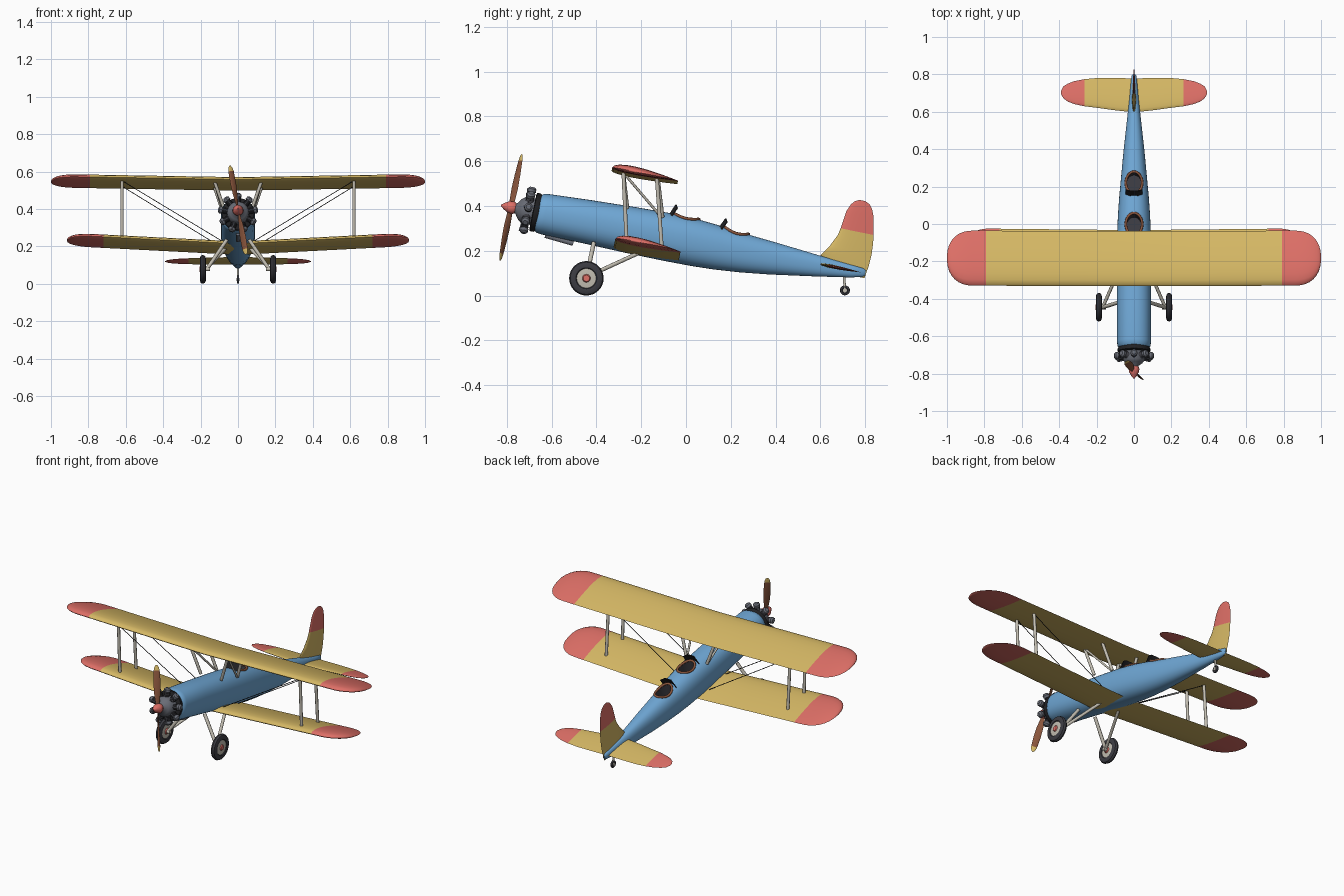
import bpy, bmesh
from math import sin, cos, pi, radians, sqrt
from mathutils import Matrix, Vector

cube = bpy.data.objects.get("Cube")
if cube:
    bpy.data.objects.remove(cube)

# The airframe is built level, then pitched nose-up to sit on its tail wheel
TILT = Matrix.Rotation(radians(-11.5), 4, 'X')
AXIS = 0.23      # height of the thrust line before tilting


def material(name, r, g, b):
    m = bpy.data.materials.new(name)
    m.use_nodes = True
    m.diffuse_color = (r, g, b, 1)
    m.node_tree.nodes["Principled BSDF"].inputs["Base Color"].default_value = (r, g, b, 1)
    return m


BLUE = material("sky blue", .16, .39, .67)
YELLOW = material("straw yellow", .67, .48, .13)
RED = material("coral red", .73, .16, .135)
CREAM = material("cream strut", .54, .51, .44)
RUBBER = material("dark rubber", .045, .045, .055)
GREY = material("engine grey", .14, .15, .18)
BROWN = material("wood brown", .25, .09, .045)
BLACK = material("near black", .015, .015, .017)


def loft(name, rings, mats, rule=None, tilt=True):
    """Skin closed rings of points, cap both ends, colour faces by a rule."""
    bm = bmesh.new()
    vs = [[bm.verts.new(p) for p in ring] for ring in rings]
    n = len(vs[0])
    for a, b in zip(vs, vs[1:]):
        for i in range(n):
            j = (i + 1) % n
            bm.faces.new((a[i], a[j], b[j], b[i]))
    bm.faces.new(vs[0][::-1])
    bm.faces.new(vs[-1])
    bmesh.ops.recalc_face_normals(bm, faces=bm.faces)
    for f in bm.faces:
        f.smooth = True
        if rule:
            f.material_index = int(rule(f.calc_center_median()))
    for e in bm.edges:
        e.smooth = e.calc_face_angle(0) < radians(40)
    me = bpy.data.meshes.new(name)
    bm.to_mesh(me)
    bm.free()
    if tilt:
        me.transform(TILT)
    for m in mats:
        me.materials.append(m)
    ob = bpy.data.objects.new(name, me)
    bpy.context.collection.objects.link(ob)
    return ob


def lathe(name, origin, axis, profile, mat, n=20, tilt=True):
    """Turn (distance along axis, radius) pairs around an axis."""
    q = Vector(axis).to_track_quat('Z', 'Y')
    rings = [[Vector(origin) + q @ Vector((r * cos(2 * pi * i / n), r * sin(2 * pi * i / n), d))
              for i in range(n)] for d, r in profile]
    return loft(name, rings, [mat], tilt=tilt)


def rod(name, a, b, r, mat=CREAM, n=10):
    d = Vector(b) - Vector(a)
    return lathe(name, a, d, [(0, r), (d.length, r)], mat, n, tilt=False)


# Fuselage stations: position, top, bottom, half width
STATIONS = [(-.725, .308, .152, .078), (-.712, .318, .142, .088), (-.69, .322, .139, .091),
            (-.5, .333, .137, .092), (-.3, .342, .133, .092), (-.13, .347, .132, .091),
            (.0, .343, .134, .086), (.1, .335, .139, .079), (.22, .322, .150, .068),
            (.35, .312, .167, .056), (.55, .294, .199, .034), (.7, .282, .225, .019),
            (.755, .277, .238, .013), (.765, .270, .246, .006)]
POWER = 2.3


def station(v):
    for a, b in zip(STATIONS, STATIONS[1:]):
        if a[0] <= v <= b[0]:
            t = (v - a[0]) / (b[0] - a[0])
            return [p + (q - p) * t for p, q in zip(a, b)]


def skin_top(x, v):
    _, top, bot, half = station(v)
    return (top + bot) / 2 + (top - bot) / 2 * (1 - min(1, abs(x / half)) ** POWER) ** (1 / POWER)


def bend(k):
    return (1 if k > 0 else -1) * abs(k) ** (2 / POWER)


def section(v, top, bot, half, n=40):
    return [(half * bend(cos(2 * pi * i / n)), v,
             (top + bot) / 2 + (top - bot) / 2 * bend(sin(2 * pi * i / n))) for i in range(n)]


fuselage = loft("fuselage", [section(*s) for s in STATIONS], [BLUE, RUBBER])


# Cockpits: cut wells, padded rims and folded windshields
def oval(c, k=1.0, n=32):
    return [(.043 * k * cos(2 * pi * i / n), c + .058 * k * sin(2 * pi * i / n)) for i in range(n)]


for label, c in (("front", -.07), ("rear", .16)):
    cutter = loft("cockpit_cutter", [[(x, v, w) for x, v in oval(c)] for w in (.24, .42)],
                  [BLUE, RUBBER], lambda p: 1)
    cutter.hide_render = True
    mod = fuselage.modifiers.new("well", 'BOOLEAN')
    mod.operation, mod.solver, mod.object = 'DIFFERENCE', 'EXACT', cutter
    bpy.context.view_layer.objects.active = fuselage
    bpy.ops.object.modifier_apply(modifier=mod.name)
    bpy.data.objects.remove(cutter)

    cu = bpy.data.curves.new(label + "_cockpit_rim", 'CURVE')
    cu.dimensions, cu.bevel_depth, cu.bevel_resolution = '3D', .007, 2
    pts = oval(c, 1.02)
    sp = cu.splines.new('POLY')
    sp.points.add(len(pts) - 1)
    sp.use_cyclic_u = True
    for p, (x, v) in zip(sp.points, pts):
        p.co = (*(TILT @ Vector((x, v, skin_top(x, v) + .002))), 1)
    cu.materials.append(BROWN)
    bpy.context.collection.objects.link(bpy.data.objects.new(cu.name, cu))

    panes = []
    for x in (-.046, -.022, .022, .046):
        v = c - .085 + abs(x) * .4
        w = skin_top(x, v) - .004
        h = c - .066 + abs(x) * .4
        top = skin_top(0, c) + (.044 if abs(x) < .03 else .03)
        panes.append([(x, v, w), (x, h, top), (x, h + .005, top), (x, v + .005, w)])
    loft(label + "_windshield", panes, [BLACK])

bpy.ops.object.select_all(action='DESELECT')
fuselage.select_set(True)
bpy.ops.object.shade_smooth_by_angle(angle=radians(40))


# Wings, tailplane and fin share one airfoil
def airfoil(le, te, t, up, low, n=10):
    def half(u):
        return 5 * t * (.2969 * sqrt(u) - .126 * u - .3516 * u**2 + .2843 * u**3 - .1036 * u**4)
    us = [(1 - cos(pi * i / n)) / 2 for i in range(n + 1)]
    ch = te - le
    return ([(le + ch * u, ch * half(u) * up) for u in us]
            + [(le + ch * u, -ch * half(u) * low) for u in us[-2:0:-1]])


def span(name, rows, thick, up, low, red_x):
    """rows: x, leading edge, trailing edge, height; mirrored to both sides."""
    rows = [(-x, *r) for x, *r in rows[:0:-1]] + rows
    rings = [[(x, v, w + h) for v, h in airfoil(le, te, thick, up, low)] for x, le, te, w in rows]
    return loft(name, rings, [YELLOW, RED], lambda p: abs(p.x) > red_x)


def wing(name, half, le, te, w0, w1, red_x, tip=.14):
    mid, hc = (le + te) / 2, (te - le) / 2
    rows = [(x, 1) for x in (0, .3, .6, red_x)]
    rows += [(half - tip + tip * bend(sin(a)), bend(cos(a)))
             for a in (radians(d) for d in (0.1, 8, 18, 30, 42, 54, 65, 75, 83, 88))]
    span(name, [(x, mid - hc * k, mid + hc * k, w0 + (w1 - w0) * x / .8) for x, k in rows],
         .12, 1.35, .65, red_x)


wing("upper_wing", 1.0, -.437, -.137, .480, .494, .79)
wing("lower_wing", .915, -.360, -.063, .145, .187, .72)

span("tailplane", [(0, .557, .742, .257), (.1, .568, .744, .257), (.2, .582, .744, .257),
                   (.265, .590, .738, .257), (.32, .602, .727, .257), (.355, .616, .713, .257),
                   (.378, .634, .698, .257), (.389, .655, .675, .257)], .09, 1, 1, .265)

fin_rows = [(.235, .70, .766), (.296, .552, .774), (.345, .585, .776), (.40, .611, .772),
            (.432, .617, .767), (.512, .627, .751), (.545, .640, .737), (.563, .655, .722),
            (.573, .675, .700)]
loft("fin_and_rudder", [[(h, v, w) for v, h in airfoil(le, te, .09, 1, 1)] for w, le, te in fin_rows],
     [YELLOW, RED], lambda p: p.z > .432)

# Radial engine
FWD = (0, -1, 0)
lathe("firewall_disc", (0, -.715, AXIS), FWD, [(0, .08), (.01, .087), (.027, .087), (.03, .08)], BLACK, 32)
lathe("crankcase", (0, -.74, AXIS), FWD, [(0, .06), (.05, .058), (.065, .045), (.08, .024), (.1, .018)], GREY, 24)
for i in range(9):
    a = 2 * pi * i / 9
    out = Vector((sin(a), 0, cos(a)))
    base = Vector((0, -.768, AXIS))
    fins = [(.05 + .004 * k, .018 if k % 2 else .014) for k in range(10)]
    lathe(f"cylinder_{i + 1}", base, out, fins, RUBBER, 12)
    lathe(f"cylinder_head_{i + 1}", base, out, [(.086, .019), (.1, .019), (.108, .011)], GREY, 12)
    rod(f"pushrod_{i + 1}", TILT @ (base + out * .045 + Vector((0, -.014, 0))),
        TILT @ (base + out * .1 + Vector((0, -.02, 0))), .003, GREY, 6)
rod("exhaust_pipe", TILT @ Vector((.0, -.67, .137)), TILT @ Vector((.0, -.54, .127)), .011, GREY)

# Propeller and spinner
lathe("spinner", (0, -.825, AXIS), FWD, [(0, .024), (.012, .029), (.03, .026), (.05, .015), (.065, .003)], RED)
SPIN = Matrix.Rotation(radians(-10), 4, 'Y')
BLADE = [(.0, .011, 70), (.04, .014, 60), (.09, .019, 48), (.15, .020, 38), (.215, .017, 30),
         (.236, .012, 28), (.246, .004, 28)]
for label, flip in (("upper", 0), ("lower", pi)):
    turn = Matrix.Translation((0, -.845, AXIS)) @ SPIN @ Matrix.Rotation(flip, 4, 'Y')
    rings = []
    for r, wd, tw in BLADE:
        rot = Matrix.Rotation(radians(tw), 4, 'Z')
        rings.append([turn @ (rot @ Vector((wd * cos(pi * k / 5), .2 * wd * sin(pi * k / 5), 0))
                              + Vector((0, 0, r))) for k in range(10)])
    loft(label + "_propeller_blade", rings, [BROWN, YELLOW],
         lambda p: (p - Vector((0, -.845, AXIS))).length > .215)

# Struts, wires and landing gear on both sides
TYRE = [(-.008, .04), (-.015, .047), (-.016, .060), (-.011, .072), (0, .077),
        (.011, .072), (.016, .060), (.015, .047), (.008, .04)]
for side, s in (("left", 1), ("right", -1)):
    def bar(name, a, b, r=.009, mat=CREAM):
        rod(f"{side}_{name}", (a[0] * s, *a[1:]), (b[0] * s, *b[1:]), r, mat)

    bar("front_wing_strut", (.62, -.265, .235), (.62, -.28, .555))
    bar("rear_wing_strut", (.62, -.107, .2), (.62, -.13, .52))
    bar("front_cabane_strut", (.07, -.262, .39), (.125, -.28, .545))
    bar("rear_cabane_strut", (.07, -.105, .35), (.125, -.125, .515))
    bar("diagonal_cabane_strut", (.07, -.11, .35), (.125, -.272, .54), .006)
    bar("front_wire", (.08, -.265, .225), (.61, -.28, .545), .002, BLACK)
    bar("rear_wire", (.08, -.11, .19), (.61, -.13, .515), .002, BLACK)
    bar("front_gear_leg", (.165, -.445, .08), (.06, -.412, .235), .010)
    bar("rear_gear_leg", (.165, -.44, .085), (.06, -.2, .195), .009)
    bar("axle", (.15, -.445, .078), (.19, -.445, .078), .011)
    hub = (.188 * s, -.445, .077)
    lathe(side + "_tyre", hub, (1, 0, 0), TYRE, RUBBER, 32, False)
    lathe(side + "_wheel_disc", hub, (1, 0, 0), [(-.013, .03), (-.011, .046), (.011, .046), (.013, .03)],
          CREAM, 32, False)
    lathe(side + "_hub_cap", hub, (1, 0, 0), [(-.018, .014), (-.012, .019), (.012, .019), (.018, .014)],
          RED, 20, False)

# Tail wheel
rod("tail_wheel_strut", (0, .705, .1), (0, .71, .025), .006)
lathe("tail_tyre", (0, .71, .023), (1, 0, 0), [(x * .4, r * .29) for x, r in TYRE], RUBBER, 20, False)
lathe("tail_hub", (0, .71, .023), (1, 0, 0), [(-.008, .009), (.008, .009)], CREAM, 16, False)
